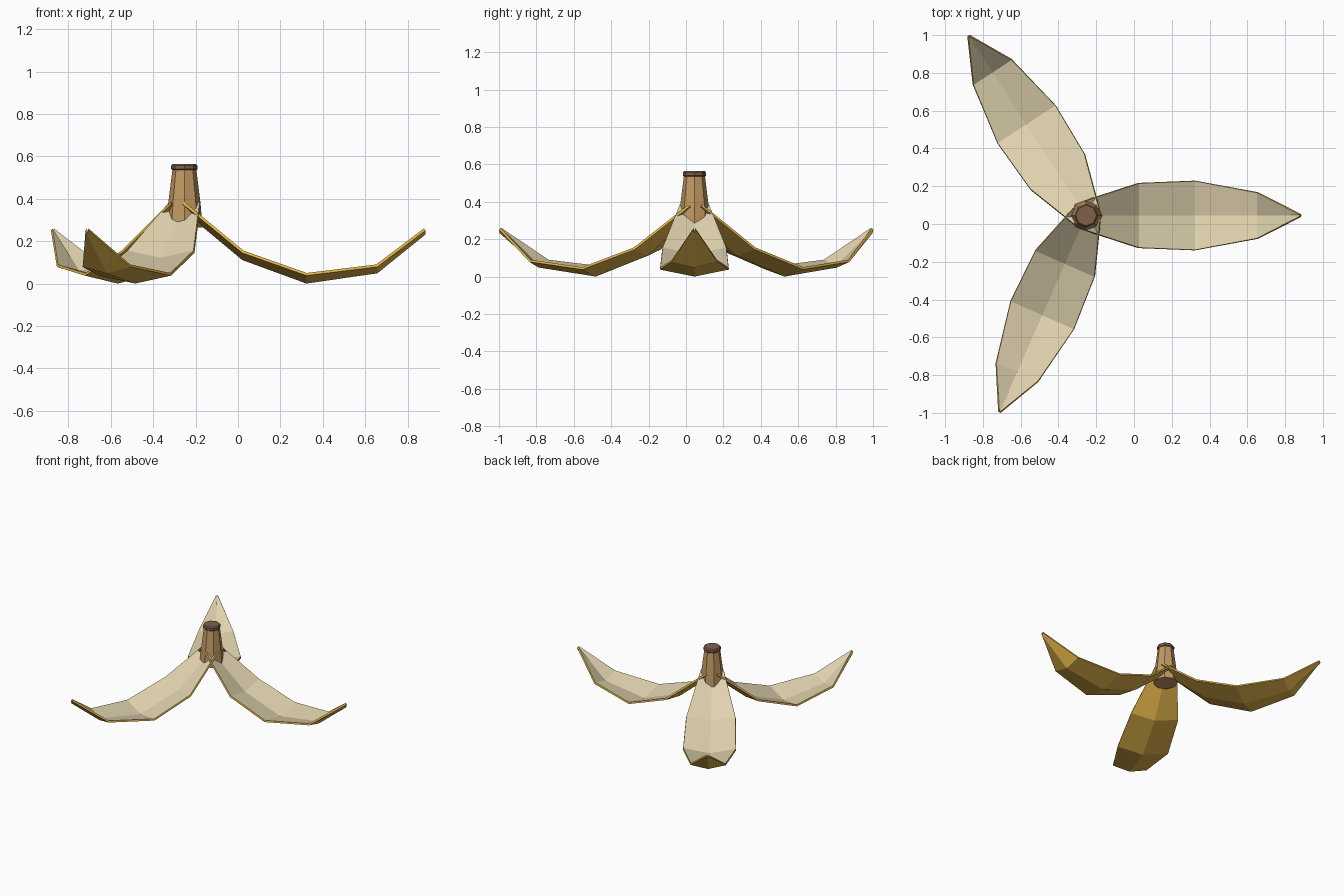
import bpy, bmesh, math
from mathutils import Matrix, Vector

cube = bpy.data.objects.get("Cube")
if cube:
    bpy.data.objects.remove(cube)


def material(name, rgb):
    m = bpy.data.materials.new(name)
    m.use_nodes = True
    m.diffuse_color = (*rgb, 1)
    m.node_tree.nodes["Principled BSDF"].inputs["Base Color"].default_value = (*rgb, 1)
    return m


CREAM = material("cream_inside", (0.75, 0.65, 0.43))
GOLD = material("golden_skin", (0.76, 0.46, 0.07))
TAN = material("tan_stem", (0.54, 0.32, 0.125))
BROWN = material("brown_tip", (0.215, 0.115, 0.07))
CENTRE = Vector((-0.253, 0.045, 0))


def add_object(name, bm, mats):
    mesh = bpy.data.meshes.new(name)
    bm.to_mesh(mesh)
    bm.free()
    for m in mats:
        mesh.materials.append(m)
    obj = bpy.data.objects.new(name, mesh)
    bpy.context.scene.collection.objects.link(obj)
    return obj


# Peel strips: distance out, half width, rim height, centre height
STATIONS = [
    (0.0, 0.078, 0.385, 0.355),
    (0.28, 0.17, 0.155, 0.122),
    (0.577, 0.182, 0.05, 0.013),
    (0.905, 0.12, 0.09, 0.06),
    (1.13, 0.004, 0.26, 0.242),
]


def peel_strip(name, degrees):
    bm = bmesh.new()
    rows = [[bm.verts.new(p) for p in ((r, -w, rim), (r, 0, mid), (r, w, rim))]
            for r, w, rim, mid in STATIONS]
    for a, b in zip(rows, rows[1:]):
        for i in range(2):
            bm.faces.new((a[i], b[i], b[i + 1], a[i + 1]))
    turn = Matrix.Translation(CENTRE) @ Matrix.Rotation(math.radians(degrees), 4, "Z")
    bmesh.ops.transform(bm, matrix=turn, verts=bm.verts)
    obj = add_object(name, bm, [CREAM, GOLD])
    # Cream inside, golden outside and rim
    shell = obj.modifiers.new("skin_thickness", "SOLIDIFY")
    shell.thickness = 0.013
    shell.offset = -1
    shell.material_offset = 1
    shell.material_offset_rim = 1


peel_strip("peel_strip_left", 0)
peel_strip("peel_strip_back", 123.2)
peel_strip("peel_strip_front", 246.2)


def lathe(name, profile, mat, sides=8):
    bm = bmesh.new()
    rings = [[bm.verts.new(CENTRE + Vector((r * math.cos(a), r * math.sin(a), z)))
              for a in (math.tau * i / sides for i in range(sides))]
             for r, z in profile]
    for low, high in zip(rings, rings[1:]):
        for i in range(sides):
            j = (i + 1) % sides
            bm.faces.new((low[i], low[j], high[j], high[i]))
    bm.faces.new(rings[0][::-1])
    bm.faces.new(rings[-1])
    add_object(name, bm, [mat])


# Tapered stem with a dark cut end
lathe("stem", [(0.086, 0.265), (0.076, 0.38), (0.056, 0.54)], TAN)
lathe("stem_tip", [(0.055, 0.533), (0.062, 0.54), (0.062, 0.556), (0.055, 0.564)], BROWN)
